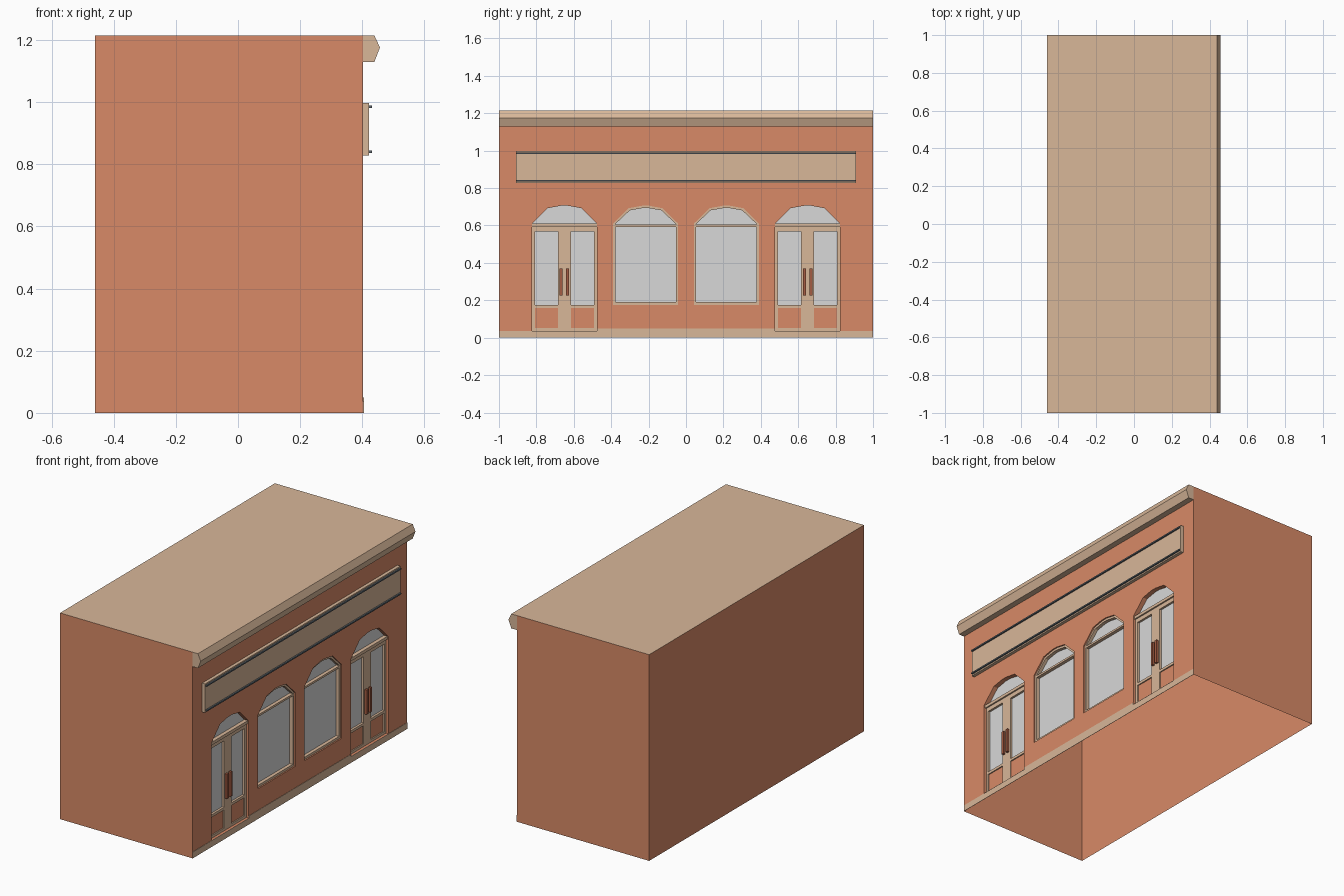
import bpy, bmesh

if "Cube" in bpy.data.objects:
    bpy.data.objects.remove(bpy.data.objects["Cube"])


def material(name, r, g, b):
    m = bpy.data.materials.new(name)
    lin = [((c / 255 + 0.055) / 1.055) ** 2.4 for c in (r, g, b)]
    m.diffuse_color = (*lin, 1)
    m.use_nodes = True
    m.node_tree.nodes["Principled BSDF"].inputs["Base Color"].default_value = m.diffuse_color
    return m


BRICK = material("terracotta", 216, 138, 103)
TAN = material("tan_stone", 216, 183, 153)
GLASS = material("pale_glass", 216, 216, 216)
HANDLE = material("brown_handle", 165, 92, 66)
METAL = material("slate_metal", 95, 103, 110)


def finish(name, bm, *mats):
    me = bpy.data.meshes.new(name)
    bm.to_mesh(me)
    bm.free()
    for m in mats:
        me.materials.append(m)
    ob = bpy.data.objects.new(name, me)
    bpy.context.collection.objects.link(ob)
    return ob


def box(name, mat, x, y, z):
    bm = bmesh.new()
    bmesh.ops.create_cube(bm, size=1)
    for v in bm.verts:
        for i, (lo, hi) in enumerate((x, y, z)):
            v.co[i] = hi if v.co[i] > 0 else lo
    return finish(name, bm, mat)


def rect(y0, y1, z0, z1):
    return [(y0, z0), (y1, z0), (y1, z1), (y0, z1)]


def shift(loop, dy):
    return [(y + dy, z) for y, z in loop]


def plate(name, mat, x, depth, outer, holes=(), rim=True):
    """Flat panel facing +x with holes; edges run back by depth."""
    bm = bmesh.new()
    rings, edges = [], []
    for loop in [outer, *holes]:
        vs = [bm.verts.new((x, y, z)) for y, z in loop]
        edges += [bm.edges.new((vs[i - 1], vs[i])) for i in range(len(vs))]
        rings.append(vs)
    bmesh.ops.triangle_fill(bm, edges=edges, use_beauty=True, normal=(1, 0, 0))
    for f in bm.faces:
        f.normal_update()
        if f.normal.x < 0:
            f.normal_flip()
    for k, vs in enumerate(rings):
        if k == 0 and not rim:
            continue
        if k:
            vs = vs[::-1]
        back = [bm.verts.new((x - depth, v.co.y, v.co.z)) for v in vs]
        for i in range(len(vs)):
            bm.faces.new((vs[i - 1], back[i - 1], back[i], vs[i]))
    return finish(name, bm, mat)


WALL = 0.403          # shopfront plane
DOORS, WINDOWS = (-0.65, 0.65), (-0.216, 0.216)


def arched(half, base, spring, top):
    """Opening with straight sides and a faceted arch."""
    h = top - spring
    return [(-half, base), (half, base), (half, spring), (half * 0.52, top - h * 0.14),
            (half * 0.1, top), (-half * 0.1, top), (-half * 0.52, top - h * 0.14), (-half, spring)]


DOOR = arched(0.174, 0.037, 0.61, 0.706)
WINDOW = arched(0.174, 0.176, 0.61, 0.706)

# Shell: back, sides and roof, open underneath
shell = box("building_shell", BRICK, (-0.46, WALL), (-1, 1), (0, 1.215))
shell.data.materials.append(TAN)
bm = bmesh.new()
bm.from_mesh(shell.data)
bm.normal_update()
bmesh.ops.delete(bm, geom=[f for f in bm.faces if f.normal.z < -0.5 or f.normal.x > 0.5],
                 context='FACES')
for f in bm.faces:
    f.material_index = 1 if f.normal.z > 0.5 else 0
bm.to_mesh(shell.data)
bm.free()

# Shopfront wall with four arched openings
holes = [shift(DOOR, y) for y in DOORS] + [shift(WINDOW, y) for y in WINDOWS]
plate("shopfront_wall", BRICK, WALL, 0.03, rect(-1, 1, 0, 1.215), holes, rim=False)

# Plinth, higher between the doors
plate("plinth", TAN, 0.405, 0.002,
      [(-1, 0), (1, 0), (1, 0.037), (0.476, 0.037), (0.476, 0.05),
       (-0.476, 0.05), (-0.476, 0.037), (-1, 0.037)])

# Cornice profile run along the front
bm = bmesh.new()
profile = [(WALL, 1.215), (WALL, 1.13), (0.439, 1.13), (0.457, 1.176), (0.439, 1.215)]
base = bm.faces.new([bm.verts.new((x, -1, z)) for x, z in profile])
ext = bmesh.ops.extrude_face_region(bm, geom=[base], use_keep_orig=True)
for v in ext["geom"]:
    if isinstance(v, bmesh.types.BMVert):
        v.co.y = 1
bmesh.ops.recalc_face_normals(bm, faces=bm.faces)
finish("cornice", bm, TAN)

# Sign board and its two rails
box("sign_board", TAN, (WALL, 0.422), (-0.91, 0.91), (0.828, 0.998))
for name, z in (("upper_sign_rail", 0.986), ("lower_sign_rail", 0.84)):
    box(name, METAL, (0.422, 0.431), (-0.905, 0.905), (z - 0.004, z + 0.004))

# Windows: frame with transom, glass behind
for y in WINDOWS:
    lower = rect(-0.162, 0.162, 0.19, 0.593)
    upper = arched(0.162, 0.605, 0.608, 0.693)
    plate("window_frame", TAN, WALL - 0.008, 0.022, shift(WINDOW, y),
          [shift(lower, y), shift(upper, y)], rim=False)
    plate("window_glass", GLASS, WALL - 0.028, 0.002, shift(WINDOW, y))

# Double doors: leaves with panes, kick panels, fanlight and handles
for y in DOORS:
    cut = []
    for a, b in ((-0.157, -0.034), (0.035, 0.158)):
        cut.append(shift(rect(a, b, 0.176, 0.567), y))
        kick = shift(rect(a, b, 0.053, 0.16), y)
        cut.append(kick)
        plate("kick_panel", BRICK, WALL - 0.022, 0.004, kick)
    plate("double_door", TAN, WALL - 0.015, 0.013, shift(rect(-0.174, 0.174, 0.037, 0.6), y),
          cut)
    plate("door_glass", GLASS, WALL - 0.028, 0.002, shift(DOOR, y))
    box("door_transom", TAN, (WALL - 0.028, WALL - 0.006), (y - 0.174, y + 0.174), (0.592, 0.61))
    for side in (-1, 1):
        c = y + side * 0.017
        box("door_handle", HANDLE, (WALL - 0.015, WALL - 0.001), (c - 0.008, c + 0.008),
            (0.225, 0.37))
